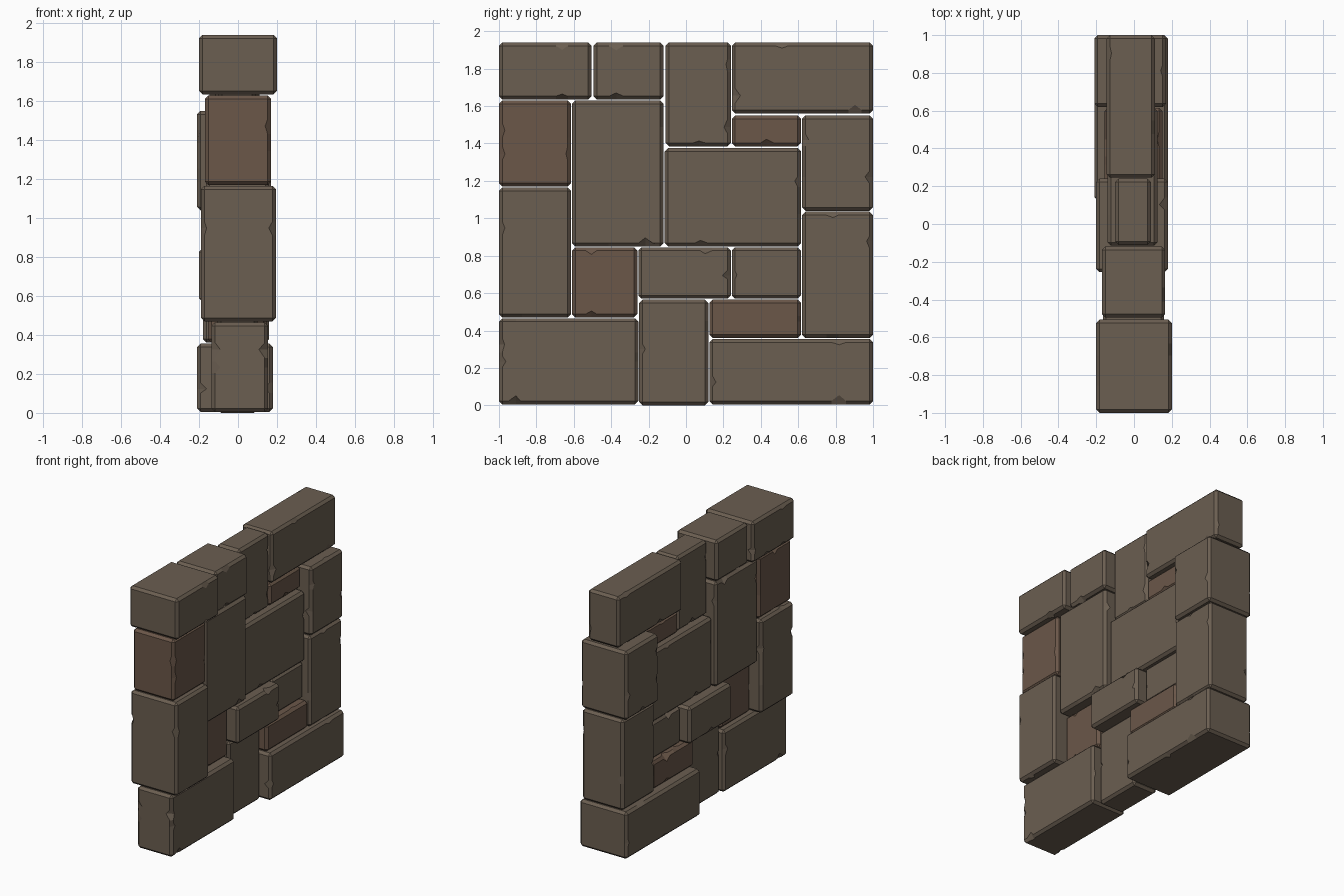
import bpy, bmesh, random
from mathutils import Vector

if "Cube" in bpy.data.objects:
    bpy.data.objects.remove(bpy.data.objects["Cube"])

random.seed(7)
BEVEL = 0.018


def material(name, color):
    m = bpy.data.materials.new(name)
    m.diffuse_color = (*color, 1)
    m.use_nodes = True
    m.node_tree.nodes["Principled BSDF"].inputs["Base Color"].default_value = m.diffuse_color
    return m


STONE = material("stone", (0.145, 0.112, 0.082))
BROWN = material("brown_stone", (0.145, 0.095, 0.066))


def brick(name, x0, x1, y0, y1, z0, z1, mat):
    h = Vector((x1 - x0, y1 - y0, z1 - z0)) / 2
    centre = Vector((x0 + x1, y0 + y1, z0 + z1)) / 2
    bm = bmesh.new()
    bmesh.ops.create_cube(bm, size=2)
    for v in bm.verts:
        v.co = Vector(v.co[i] * h[i] for i in range(3))

    # cut lines where the edges get chipped
    chips = []
    for axis in (1, 2):
        room = h[axis] - 0.09
        spots = [random.uniform(-room, 0.1 * room)]
        if room > 0.12:
            spots.append(random.uniform(0.5 * room, room))
        normal = Vector((0, 0, 0))
        normal[axis] = 1
        for s in spots:
            w = min(0.045, h[axis] * 0.25)
            if len(spots) > 1:
                s = max(s, -room) if s < 0 else s
            chips.append((axis, s))
            for t in (s - w * random.uniform(0.5, 0.95), s,
                      s + w * random.uniform(0.5, 0.95)):
                bmesh.ops.bisect_plane(bm, geom=bm.verts[:] + bm.edges[:] + bm.faces[:],
                                       plane_co=normal * t, plane_no=normal)

    # chamfered box edges
    sharp = [e for e in bm.edges if e.calc_face_angle(0) > 0.8]
    bmesh.ops.bevel(bm, geom=sharp, offset=BEVEL, segments=1, affect='EDGES')

    # push chamfer points inward along their own face to make flat chips
    for v in bm.verts:
        co = v.co.copy()
        for axis, s in chips:
            if abs(co[axis] - s) > 1e-4:
                continue
            a, b = [i for i in range(3) if i != axis]
            for p, q in ((a, b), (b, a)):
                on_face = abs(abs(co[p]) - h[p]) < 1e-4
                on_rim = abs(abs(co[q]) - (h[q] - BEVEL)) < 1e-3
                if on_face and on_rim and random.random() < 0.3:
                    d = random.uniform(0.008, 0.032)
                    v.co[q] -= d if co[q] > 0 else -d

    bmesh.ops.dissolve_limit(bm, angle_limit=0.01, verts=bm.verts[:], edges=bm.edges[:])
    bmesh.ops.recalc_face_normals(bm, faces=bm.faces[:])
    mesh = bpy.data.meshes.new(name)
    bm.to_mesh(mesh)
    bm.free()
    mesh.materials.append(mat)
    ob = bpy.data.objects.new(name, mesh)
    ob.location = centre
    bpy.context.collection.objects.link(ob)


# bricks: x range, y range, z range, material
G, B = STONE, BROWN
BRICKS = [
    # top course
    (-0.20, 0.20, -1.0, -0.505, 1.635, 1.94, G),
    (-0.17, 0.165, -0.495, -0.12, 1.635, 1.94, G),
    (-0.10, 0.09, -0.11, 0.24, 1.385, 1.94, G),
    (-0.145, 0.11, 0.245, 1.0, 1.56, 1.94, G),
    # upper middle
    (-0.17, 0.17, -1.0, -0.615, 1.17, 1.63, B),
    (-0.165, 0.16, -0.61, -0.12, 0.85, 1.63, G),
    (-0.11, 0.09, 0.245, 0.615, 1.385, 1.55, B),
    (-0.21, 0.17, 0.62, 1.0, 1.04, 1.55, G),
    (-0.14, 0.125, -0.115, 0.615, 0.85, 1.375, G),
    # lower middle
    (-0.19, 0.195, -1.0, -0.615, 0.47, 1.165, G),
    (-0.105, 0.10, -0.61, -0.26, 0.47, 0.845, B),
    (-0.20, 0.18, -0.255, 0.24, 0.57, 0.845, G),
    (-0.13, 0.11, 0.245, 0.615, 0.57, 0.845, G),
    (-0.18, 0.16, 0.62, 1.0, 0.36, 1.035, G),
    # bottom course
    (-0.135, 0.155, -1.0, -0.255, 0.005, 0.465, G),
    (-0.105, 0.10, -0.25, 0.12, 0.0, 0.565, G),
    (-0.155, 0.15, 0.125, 0.615, 0.36, 0.565, B),
    (-0.21, 0.18, 0.125, 1.0, 0.005, 0.355, G),
]
for i, b in enumerate(BRICKS, 1):
    brick(f"wall_brick_{i:02d}", *b)
